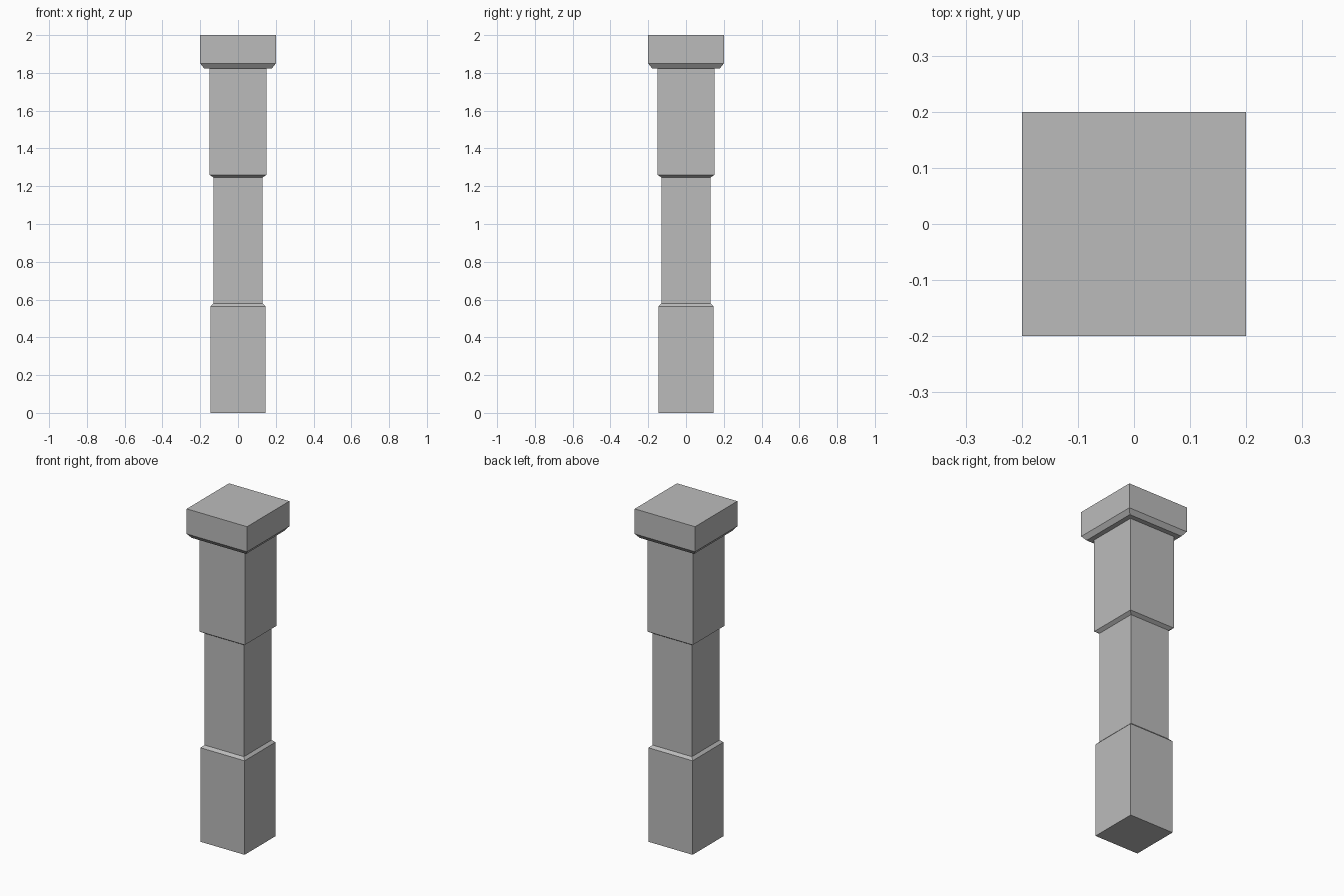
import bpy
import bmesh

cube = bpy.data.objects.get("Cube")
if cube:
    bpy.data.objects.remove(cube, do_unlink=True)

grey = bpy.data.materials.new("stone_grey")
grey.use_nodes = True
colour = (0.5, 0.5, 0.5, 1.0)
grey.diffuse_color = colour
grey.node_tree.nodes["Principled BSDF"].inputs["Base Color"].default_value = colour


def square_column(name, profile):
    """Stack square rings given as (half width, height) and close both ends."""
    bm = bmesh.new()
    rings = [[bm.verts.new((sx * w, sy * w, z))
              for sx, sy in ((-1, -1), (1, -1), (1, 1), (-1, 1))]
             for w, z in profile]
    for low, high in zip(rings, rings[1:]):
        for i in range(4):
            j = (i + 1) % 4
            bm.faces.new((low[i], low[j], high[j], high[i]))
    bm.faces.new(rings[0][::-1])
    bm.faces.new(rings[-1])
    mesh = bpy.data.meshes.new(name)
    bm.to_mesh(mesh)
    bm.free()
    mesh.materials.append(grey)
    obj = bpy.data.objects.new(name, mesh)
    bpy.context.collection.objects.link(obj)
    return obj


# One continuous pillar: base, bevel, shaft, bevel, upper block, cap
square_column("pillar", [
    (0.146, 0.0), (0.146, 0.563), (0.131, 0.578),
    (0.131, 1.247), (0.151, 1.26), (0.151, 1.824),
    (0.18, 1.824), (0.2, 1.85), (0.2, 2.0),
])
